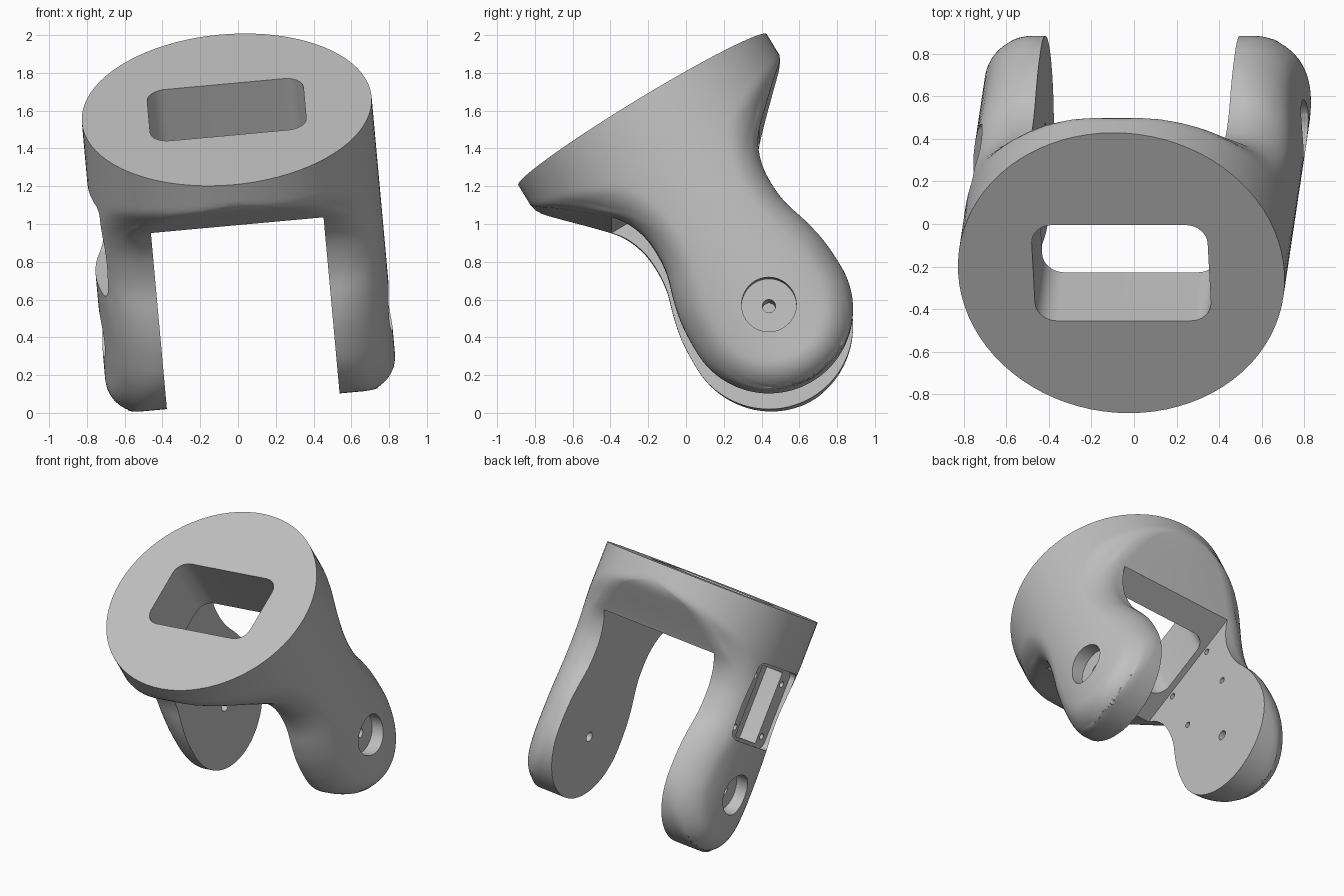
import bpy, bmesh, math
from mathutils import Matrix, Vector

if "Cube" in bpy.data.objects:
    bpy.data.objects.remove(bpy.data.objects["Cube"], do_unlink=True)

# Working frame: x across the fork, y across the neck, -z down the axis from the flange
R, HEAD_R, HEAD_T, FILLET = 0.77, 0.445, 1.292, 0.15
GAP, GAP_T = 0.459, 0.44

grey = bpy.data.materials.new("plain grey")
grey.use_nodes = True
grey.diffuse_color = (0.53, 0.53, 0.53, 1)
grey.node_tree.nodes["Principled BSDF"].inputs["Base Color"].default_value = (0.53, 0.53, 0.53, 1)

# Half width of the side outline at each depth: flange, neck, then round head
KNOTS = [(0, R), (0.12, R), (0.17, 0.745), (0.23, 0.68), (0.37, 0.53), (0.48, 0.425),
         (0.6, 0.37), (0.72, 0.355), (0.85, 0.366), (1.0, 0.41), (1.13, 0.437), (HEAD_T, HEAD_R)]


def half_width(t):
    if t >= HEAD_T:
        return math.sqrt(max(HEAD_R ** 2 - (t - HEAD_T) ** 2, 0))
    if t <= KNOTS[1][0]:
        return R
    i = max(k for k in range(len(KNOTS) - 1) if KNOTS[k][0] <= t)
    (t0, a), (t1, b) = KNOTS[i], KNOTS[i + 1]

    def slope(k):
        if k <= 1 or k >= len(KNOTS) - 1:
            return 0
        return (KNOTS[k + 1][1] - KNOTS[k - 1][1]) / (KNOTS[k + 1][0] - KNOTS[k - 1][0])
    s, d = (t - t0) / (t1 - t0), t1 - t0
    return ((2 * s ** 3 - 3 * s * s + 1) * a + (s ** 3 - 2 * s * s + s) * d * slope(i)
            + (3 * s * s - 2 * s ** 3) * b + (s ** 3 - s * s) * d * slope(i + 1))


rows = [HEAD_T * i / 50 for i in range(50)]
rows += [HEAD_T + HEAD_R * math.sin(math.radians(89.5) * i / 26) for i in range(27)]
outline = [Vector((side * half_width(t), t)) for t in rows for side in (-1, 1)]


def surface_x(v, t):
    """Cylinder wall with a fillet falling away towards the side outline."""
    wall = math.sqrt(max(R * R - v * v, 0))
    s = min(max((t - 0.08) / 0.3, 0), 1)
    r = FILLET * s * s * (3 - 2 * s)
    d = min((Vector((v, t)) - p).length for p in outline)
    if d < r:
        wall -= r - math.sqrt(r * r - (r - d) ** 2)
    return max(wall, 0.004)


def make_object(name, bm):
    bmesh.ops.recalc_face_normals(bm, faces=bm.faces)
    mesh = bpy.data.meshes.new(name)
    bm.to_mesh(mesh)
    bm.free()
    ob = bpy.data.objects.new(name, mesh)
    bpy.context.collection.objects.link(ob)
    mesh.materials.append(grey)
    return ob


# Solid body, lofted through closed loops
N = 40
bm = bmesh.new()
loops = []
for t in rows:
    h = half_width(t)
    front = []
    for i in range(N + 1):
        v = h * math.sin(math.pi * (i / N - 0.5))
        front.append((surface_x(v, t), v))
    pts = front + [(-x, v) for x, v in reversed(front)]
    loops.append([bm.verts.new((x, v, -t)) for x, v in pts])
for a, b in zip(loops, loops[1:]):
    for i in range(len(a)):
        j = (i + 1) % len(a)
        bm.faces.new((a[i], a[j], b[j], b[i]))
bm.faces.new(loops[0])
bm.faces.new(loops[-1])
body = make_object("fork_bracket", bm)


# Cutter helpers
def prism(name, points, axis, lo, hi):
    """Extrude a 2D outline along x (points are y, depth) or z (points are x, y)."""
    bm = bmesh.new()
    ends = []
    for e in (lo, hi):
        ends.append([bm.verts.new((e, p, -q) if axis == "x" else (p, q, e)) for p, q in points])
    bm.faces.new(ends[0])
    bm.faces.new(ends[1])
    for i in range(len(points)):
        j = (i + 1) % len(points)
        bm.faces.new((ends[0][i], ends[0][j], ends[1][j], ends[1][i]))
    return make_object(name, bm)


def rounded(cx, cy, hx, hy, r, n=8):
    pts = []
    for k, (sx, sy) in enumerate([(1, 1), (-1, 1), (-1, -1), (1, -1)]):
        for i in range(n + 1):
            a = math.pi / 2 * (k + i / n)
            pts.append((cx + sx * (hx - r) + r * math.cos(a), cy + sy * (hy - r) + r * math.sin(a)))
    return pts


def circle(cx, cy, r, n):
    return [(cx + r * math.cos(2 * math.pi * i / n), cy + r * math.sin(2 * math.pi * i / n))
            for i in range(n)]


def cut(cutter):
    cutter.hide_render = True
    mod = body.modifiers.new("cut", "BOOLEAN")
    mod.operation, mod.solver, mod.object = "DIFFERENCE", "EXACT", cutter
    bpy.context.view_layer.objects.active = body
    bpy.ops.object.modifier_apply(modifier=mod.name)
    bpy.data.objects.remove(cutter, do_unlink=True)


# Gap between the legs and the slot through the flange
cut(prism("fork_gap", [(-1, GAP_T), (1, GAP_T), (1, 2), (-1, 2)], "x", -GAP, GAP))
cut(prism("flange_slot", rounded(0, 0, 0.415, 0.263, 0.1), "z", -0.6, 0.1))

# Pivot recess and axle hole on both legs
for side in (-1, 1):
    cut(prism("pivot_recess", circle(0, HEAD_T, 0.145, 48), "x", side * 0.67, side))
    cut(prism("axle_hole", circle(0, HEAD_T, 0.035, 20), "x", side * 0.4, side * 0.8))

# Stepped pocket with screw holes on one leg
cut(prism("pocket", rounded(0, 0.66, 0.27, 0.28, 0.05), "x", -1, -0.68))
cut(prism("pocket_well", rounded(0, 0.66, 0.15, 0.26, 0.01), "x", -0.8, -0.55))
for v in (-0.2, 0.2):
    for t in (0.48, 0.86):
        cut(prism("screw_hole", circle(v, t, 0.022, 14), "x", -0.8, -0.4))

# Tilt into place and shade
place = (Matrix.Rotation(math.radians(-5.2), 4, "Y") @ Matrix.Translation((0.086, -0.23, 1.604))
         @ Matrix.Rotation(math.radians(31.2), 4, "X"))
body.data.transform(place)
bpy.ops.object.select_all(action="DESELECT")
body.select_set(True)
bpy.context.view_layer.objects.active = body
bpy.ops.object.shade_smooth_by_angle(angle=math.radians(32))
